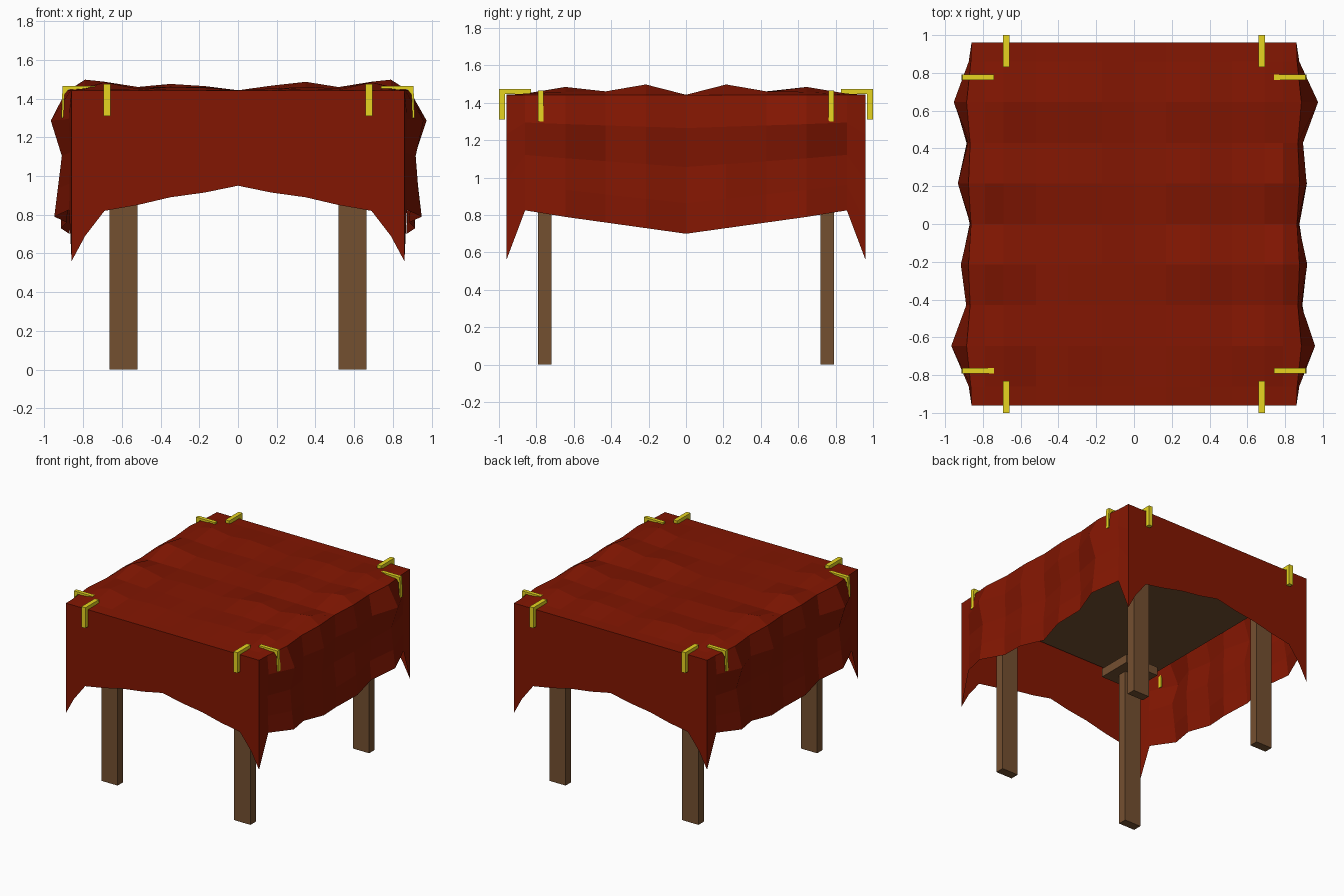
import bpy, bmesh, random

if "Cube" in bpy.data.objects:
    bpy.data.objects.remove(bpy.data.objects["Cube"])

random.seed(4)


def material(name, rgb):
    m = bpy.data.materials.new(name)
    m.diffuse_color = (*rgb, 1)
    m.use_nodes = True
    m.node_tree.nodes["Principled BSDF"].inputs["Base Color"].default_value = m.diffuse_color
    return m


RED = material("red cloth", (0.225, 0.008, 0.0005))
WOOD = material("brown wood", (0.175, 0.08, 0.03))
BRASS = material("yellow brass", (0.83, 0.69, 0.015))


def finish(bm, name, mat):
    bmesh.ops.remove_doubles(bm, verts=bm.verts, dist=0.0005)
    bmesh.ops.recalc_face_normals(bm, faces=bm.faces)
    me = bpy.data.meshes.new(name)
    bm.to_mesh(me)
    bm.free()
    me.materials.append(mat)
    ob = bpy.data.objects.new(name, me)
    bpy.context.collection.objects.link(ob)
    return ob


def box(name, x0, x1, y0, y1, z0, z1, mat):
    bm = bmesh.new()
    bmesh.ops.create_cube(bm, size=1)
    for v in bm.verts:
        v.co = ((x0 + x1) / 2 + v.co.x * (x1 - x0),
                (y0 + y1) / 2 + v.co.y * (y1 - y0),
                (z0 + z1) / 2 + v.co.z * (z1 - z0))
    return finish(bm, name, mat)


def patch(bm, rows):
    """Skin a grid of points."""
    vs = [[bm.verts.new(p) for p in r] for r in rows]
    for a, b in zip(vs, vs[1:]):
        for i in range(len(a) - 1):
            bm.faces.new((a[i], a[i + 1], b[i + 1], b[i]))


# Tabletop, legs and the square blocks at the leg tops
box("tabletop", -0.84, 0.84, -0.945, 0.945, 1.39, 1.435, WOOD)
for sx in (-1, 1):
    for sy in (-1, 1):
        cx, cy = sx * 0.592, sy * 0.755
        box("leg", cx - 0.0725, cx + 0.0725, cy - 0.035, cy + 0.035, 0, 1.39, WOOD)
        box("leg_block", cx - 0.15, cx + 0.15, cy - 0.14, cy + 0.14, 1.27, 1.34, WOOD)

# Tablecloth: wavy top and sides, flat front and back, pointed corners
XS = [0, 0.17, 0.35, 0.52, 0.69, 0.79, 0.86]
YS = [0, 0.215, 0.43, 0.645, 0.86, 0.96]
LIFT = [0, 0.055, 0.018, 0.052, 0.006, 0]
RIPPLE = [0, 0.45, 0.9, 0.35, 0.8, 1, 0]
BULGE = [0.012, 0.065, 0.03, 0.105, 0.015, 0]
SIDE_HEM = [0.70, 0.73, 0.76, 0.79, 0.825, 0.56]
FRONT_HEM = [0.95, 0.915, 0.89, 0.85, 0.82, 0.69, 0.56]
DROP = [0, 0.24, 0.52, 0.78, 1]
SWELL = [0.25, 1, 0.45, 0.7, 0.85]
SPAN_X = range(-6, 7)
SPAN_Y = range(-5, 6)


def sign(i):
    return -1 if i < 0 else 1


def top_point(i, j):
    a, b = abs(i), abs(j)
    x = XS[a] + (BULGE[b] * SWELL[0] if a == 6 else 0)
    lift = LIFT[b] * RIPPLE[a]
    if a in (1, 2, 3) and b < 4:
        lift *= random.uniform(0.3, 1)
    if a == 5 and b == 3:
        lift *= 0.3
    return (sign(i) * x, sign(j) * YS[b], 1.443 + lift)


cloth = bmesh.new()
top = [[top_point(i, j) for i in SPAN_X] for j in SPAN_Y]
patch(cloth, top)
for s in (-1, 1):
    # wavy side drape
    rows = []
    for d, w in zip(DROP, SWELL):
        row = []
        for j in SPAN_Y:
            b = abs(j)
            p = top[j + 5][6 + 6 * s]
            if d == 0:
                row.append(p)
                continue
            jit = random.uniform(-0.012, 0.012) if b < 4 else 0
            z = p[2] + (SIDE_HEM[b] - p[2]) * d
            row.append((s * (0.86 + BULGE[b] * w + jit * (d < 1)), p[1], z))
        rows.append(row)
    patch(cloth, rows)
    # flat front / back drape
    rows = [[(sign(i) * XS[abs(i)], s * 0.96, 1.443 + (FRONT_HEM[abs(i)] - 1.443) * d)
             for i in SPAN_X] for d in DROP]
    patch(cloth, rows)
finish(cloth, "tablecloth", RED)


# Clips: an L profile (distance outward, height) given a width
def clip(name, profile, place, centre, width):
    bm = bmesh.new()
    verts = [bm.verts.new(place(u, centre - width / 2, z)) for u, z in profile]
    face = bm.faces.new(verts)
    out = bmesh.ops.extrude_face_region(bm, geom=[face])
    shift = [b - a for a, b in zip(place(0, 0, 0), place(0, width, 0))]
    bmesh.ops.translate(bm, vec=shift,
                        verts=[g for g in out["geom"] if isinstance(g, bmesh.types.BMVert)])
    return finish(bm, name, BRASS)


END = [(0.83, 1.475), (1.0, 1.475), (1.0, 1.31), (0.967, 1.31), (0.967, 1.447), (0.83, 1.447)]
SIDE = [(0.74, 1.466), (0.907, 1.466), (0.912, 1.30), (0.902, 1.30),
        (0.897, 1.42), (0.875, 1.448), (0.74, 1.448)]
for s in (-1, 1):
    for t in (-1, 1):
        clip("end_clip", END, lambda u, c, z: (c, s * u, z), t * 0.677, 0.035)
        clip("side_clip", SIDE, lambda u, c, z: (s * u, c, z), t * 0.777, 0.03)
